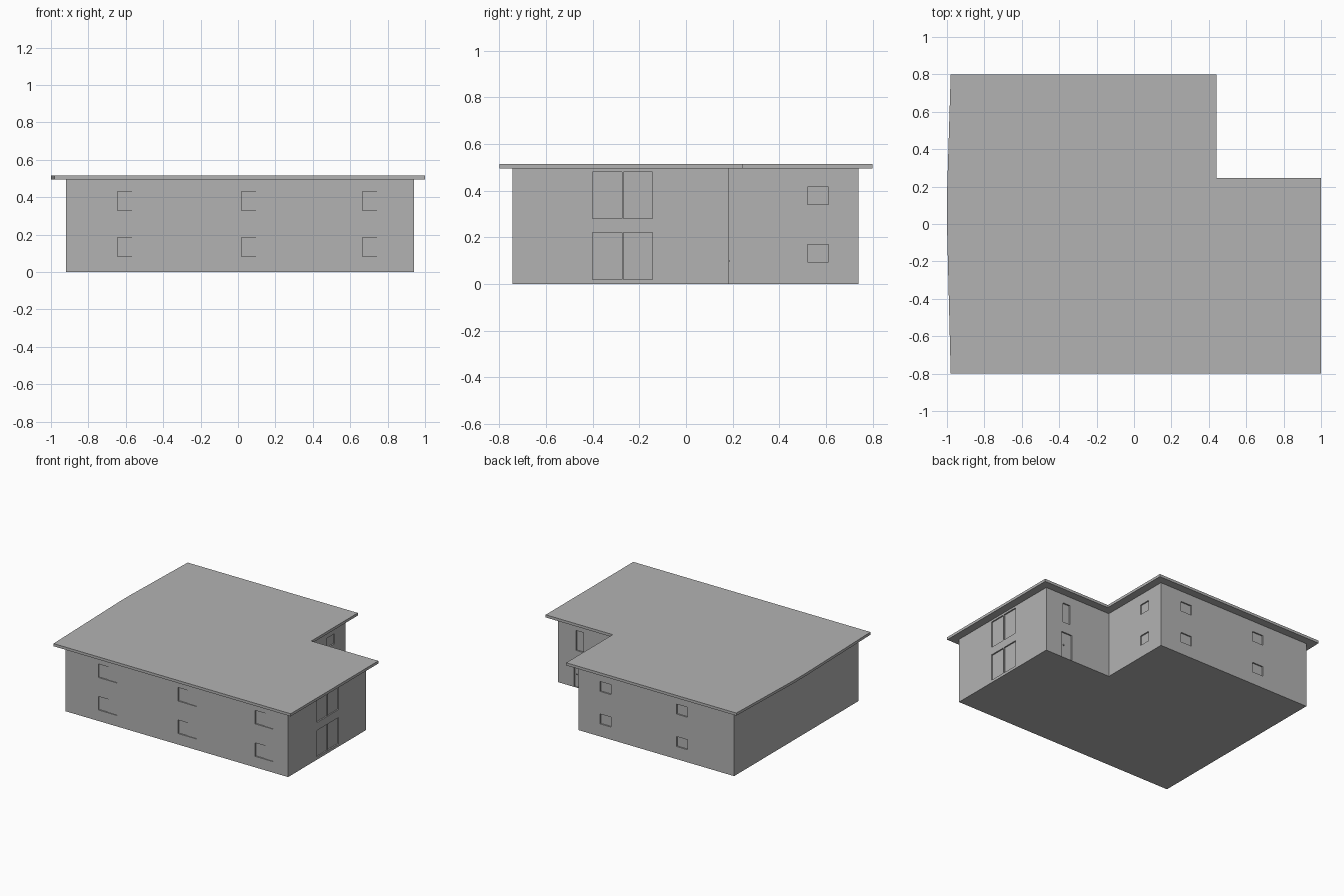
import bpy
import bmesh
from mathutils import Vector

cube = bpy.data.objects.get("Cube")
if cube:
    bpy.data.objects.remove(cube, do_unlink=True)

grey = bpy.data.materials.new("plain grey")
grey.use_nodes = True
grey.diffuse_color = (0.45, 0.45, 0.45, 1)
grey.node_tree.nodes["Principled BSDF"].inputs["Base Color"].default_value = grey.diffuse_color

WALL_TOP, ROOF_TOP = 0.495, 0.515
RECESS = 0.01


def add_object(name, bm):
    bmesh.ops.recalc_face_normals(bm, faces=bm.faces)
    mesh = bpy.data.meshes.new(name)
    bm.to_mesh(mesh)
    bm.free()
    mesh.materials.append(grey)
    obj = bpy.data.objects.new(name, mesh)
    bpy.context.collection.objects.link(obj)
    return obj


def slab(name, outline, z0, z1):
    """Extrude a plan outline between two heights."""
    bm = bmesh.new()
    face = bm.faces.new([bm.verts.new((x, y, z0)) for x, y in outline])
    up = bmesh.ops.extrude_face_region(bm, geom=[face])["geom"]
    verts = [v for v in up if isinstance(v, bmesh.types.BMVert)]
    bmesh.ops.translate(bm, verts=verts, vec=(0, 0, z1 - z0))
    return add_object(name, bm)


def add_box(bm, low, high):
    low, high = Vector(low), Vector(high)
    verts = bmesh.ops.create_cube(bm, size=1)["verts"]
    bmesh.ops.scale(bm, verts=verts, vec=high - low)
    bmesh.ops.translate(bm, verts=verts, vec=(low + high) / 2)


def wall_box(bm, wall, a, b, z0, z1, inner, outer):
    """Box on a wall: wall = (axis it faces, position, sign of its outside)."""
    axis, pos, sign = wall
    d0, d1 = sorted((pos + sign * inner, pos + sign * outer))
    if axis == "x":
        add_box(bm, (d0, a, z0), (d1, b, z1))
    else:
        add_box(bm, (a, d0, z0), (b, d1, z1))


FRONT = ("y", -0.745, -1)
BACK = ("y", 0.74, 1)
SIDE = ("x", 0.94, 1)
NOTCH_SIDE = ("x", 0.38, 1)
NOTCH_BACK = ("y", 0.185, 1)

# L-shaped walls and the overhanging flat roof
walls = slab("walls", [(-0.92, -0.745), (0.94, -0.745), (0.94, 0.185),
                       (0.38, 0.185), (0.38, 0.74), (-0.92, 0.74)], 0, WALL_TOP)
slab("roof", [(-0.98, -0.8), (1, -0.8), (1, 0.245), (0.44, 0.245), (0.44, 0.8),
              (-0.98, 0.8), (-1, 0.15), (-1, 0)], WALL_TOP, ROOF_TOP)

# Openings: wall, start, end, bottom, top
openings = []
double_windows = []
for x in (-0.645, 0.02, 0.665):
    for z in (0.083, 0.328):
        double_windows.append((FRONT, x, x + 0.155, z, z + 0.102))
openings += double_windows
for z in (0.095, 0.34):
    openings.append((NOTCH_SIDE, 0.52, 0.61, z, z + 0.075))
    for x in (0.107, -0.532):
        openings.append((BACK, x, x + 0.093, z, z + 0.075))
for z in (0.02, 0.28):
    for y in (-0.4, -0.268):
        openings.append((SIDE, y, y + 0.125, z, z + 0.2))
openings.append((NOTCH_BACK, 0.727, 0.789, 0.28, 0.43))
openings.append((NOTCH_BACK, 0.71, 0.805, 0.004, 0.2))

# Sink the openings into the walls
bm = bmesh.new()
for opening in openings:
    wall_box(bm, *opening, -RECESS, 0.02)
cutter = add_object("opening_cutter", bm)
cutter.hide_render = True
cut = walls.modifiers.new("openings", "BOOLEAN")
cut.operation, cut.solver, cut.object = "DIFFERENCE", "EXACT", cutter
bpy.context.view_layer.objects.active = walls
bpy.ops.object.modifier_apply(modifier=cut.name)
bpy.data.objects.remove(cutter, do_unlink=True)

# Sliding sashes in the front windows
bm = bmesh.new()
for wall, a, b, z0, z1 in double_windows:
    wall_box(bm, wall, (a + b) / 2, b, z0, z1, -RECESS, -RECESS / 2)
add_object("front_window_sashes", bm)

# Door leaf and handle
bm = bmesh.new()
wall_box(bm, NOTCH_BACK, 0.722, 0.793, 0.004, 0.188, -RECESS, -RECESS / 2)
add_object("door_leaf", bm)
bm = bmesh.new()
wall_box(bm, NOTCH_BACK, 0.78, 0.788, 0.095, 0.103, -RECESS / 2, 0.002)
add_object("door_handle", bm)
